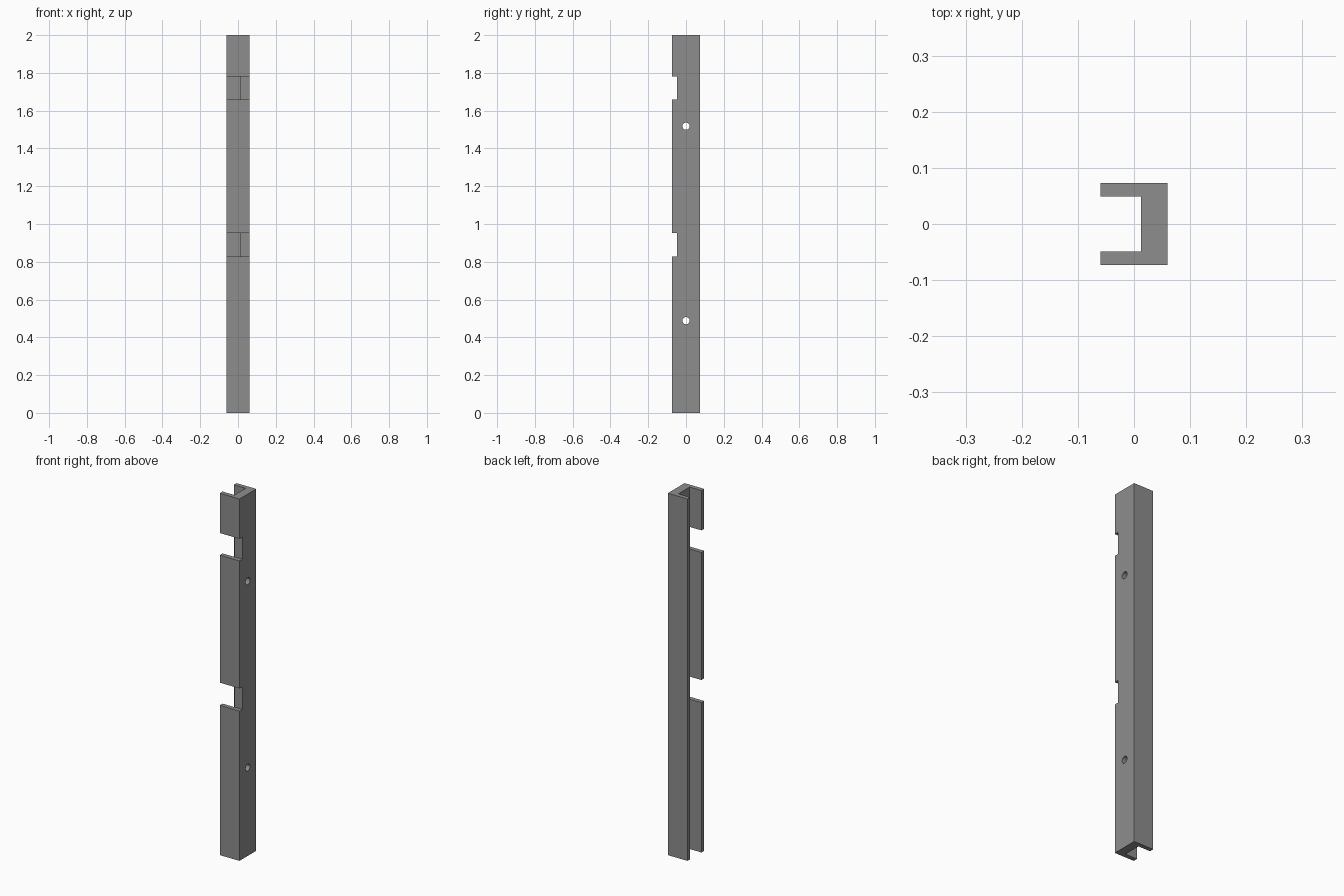
import bpy, bmesh, math
from mathutils import Matrix

if "Cube" in bpy.data.objects:
    bpy.data.objects.remove(bpy.data.objects["Cube"])

HEIGHT = 2.0
HALF_X, HALF_Y = 0.06, 0.073      # outer half sizes of the channel
WEB_X, FLANGE_Y = 0.0125, 0.049   # inner faces of web and flanges

steel = bpy.data.materials.new("grey_steel")
steel.diffuse_color = (0.27, 0.27, 0.27, 1.0)
steel.use_nodes = True
steel.node_tree.nodes["Principled BSDF"].inputs["Base Color"].default_value = steel.diffuse_color


def make_object(name, bm):
    mesh = bpy.data.meshes.new(name)
    bmesh.ops.recalc_face_normals(bm, faces=bm.faces)
    bm.to_mesh(mesh)
    bm.free()
    mesh.materials.append(steel)
    obj = bpy.data.objects.new(name, mesh)
    bpy.context.collection.objects.link(obj)
    return obj


def cut(target, cutter):
    cutter.hide_render = True
    cutter.hide_set(True)
    mod = target.modifiers.new(cutter.name, 'BOOLEAN')
    mod.operation = 'DIFFERENCE'
    mod.solver = 'EXACT'
    mod.object = cutter


# U-shaped channel, open towards -x
profile = [(-HALF_X, -HALF_Y), (HALF_X, -HALF_Y), (HALF_X, HALF_Y), (-HALF_X, HALF_Y),
           (-HALF_X, FLANGE_Y), (WEB_X, FLANGE_Y), (WEB_X, -FLANGE_Y), (-HALF_X, -FLANGE_Y)]
bm = bmesh.new()
base = bm.faces.new([bm.verts.new((x, y, 0)) for x, y in profile])
top = bmesh.ops.extrude_face_region(bm, geom=[base], use_keep_orig=True)
bmesh.ops.translate(bm, vec=(0, 0, HEIGHT),
                    verts=[v for v in top["geom"] if isinstance(v, bmesh.types.BMVert)])
channel = make_object("channel_post", bm)

# Notches through the front flange
for i, (z0, z1) in enumerate([(0.828, 0.953), (1.658, 1.78)]):
    y0, y1 = -0.2, -0.048
    bm = bmesh.new()
    bmesh.ops.create_cube(bm, size=1, matrix=Matrix.Translation((0, (y0 + y1) / 2, (z0 + z1) / 2))
                          @ Matrix.Diagonal((0.4, y1 - y0, z1 - z0, 1)))
    cut(channel, make_object(f"notch_cutter_{i + 1}", bm))

# Round screw holes through the web
for i, z in enumerate([0.488, 1.518]):
    bm = bmesh.new()
    bmesh.ops.create_cone(bm, cap_ends=True, segments=32, radius1=0.019, radius2=0.019, depth=0.2,
                          matrix=Matrix.Translation((0.04, 0, z)) @ Matrix.Rotation(math.pi / 2, 4, 'Y'))
    cut(channel, make_object(f"hole_cutter_{i + 1}", bm))

# Smooth hole walls, sharp channel edges
bpy.context.view_layer.objects.active = channel
channel.select_set(True)
for mod in list(channel.modifiers):
    bpy.ops.object.modifier_apply(modifier=mod.name)
for obj in list(bpy.data.objects):
    if obj is not channel and obj.name != channel.name:
        bpy.data.objects.remove(obj)
bpy.ops.object.shade_smooth_by_angle(angle=math.radians(30))
